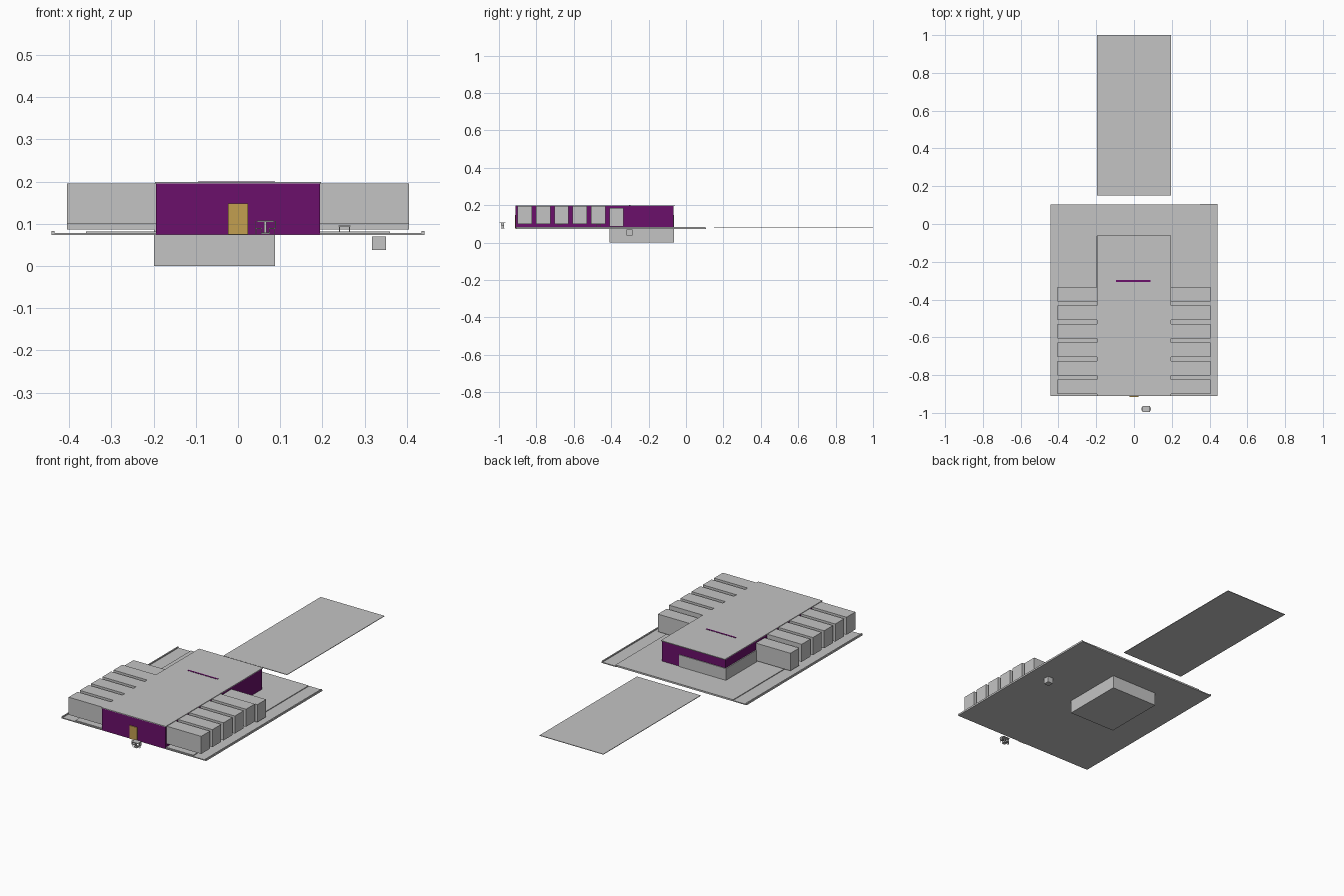
import bpy
import bmesh

if "Cube" in bpy.data.objects:
    bpy.data.objects.remove(bpy.data.objects["Cube"], do_unlink=True)


def material(name, rgb):
    mat = bpy.data.materials.new(name)
    mat.use_nodes = True
    color = (*rgb, 1.0)
    mat.diffuse_color = color
    mat.node_tree.nodes["Principled BSDF"].inputs["Base Color"].default_value = color
    return mat


GREY = material("light grey", (0.55, 0.55, 0.55))
PURPLE = material("deep purple", (0.145, 0.005, 0.145))
GOLD = material("door gold", (0.54, 0.345, 0.08))


def boxes(name, mat, *extents):
    """One object made of boxes, each given as x, y and z ranges."""
    bm = bmesh.new()
    for ranges in extents:
        cube = bmesh.ops.create_cube(bm, size=1.0)
        for v in cube["verts"]:
            for axis, (low, high) in enumerate(ranges):
                v.co[axis] = low + (v.co[axis] + 0.5) * (high - low)
    mesh = bpy.data.meshes.new(name)
    bm.to_mesh(mesh)
    bm.free()
    mesh.materials.append(mat)
    obj = bpy.data.objects.new(name, mesh)
    bpy.context.collection.objects.link(obj)
    return obj


def mirror_x(obj):
    mod = obj.modifiers.new("mirror", "MIRROR")
    mod.use_axis[0] = True
    return obj


# Ground deck with raised centre, side curbs and a sunken lane on each side
FRONT, BACK = -0.91, 0.103
boxes("deck", GREY, ((-0.442, 0.442), (FRONT, BACK), (0.073, 0.078)))
boxes("raised_floor", GREY, ((-0.36, 0.36), (-0.905, BACK), (0.077, 0.082)))
mirror_x(boxes("side_curb", GREY, ((0.435, 0.442), (FRONT, BACK), (0.077, 0.083))))
boxes("lane_end", GREY, ((0.35, 0.442), (BACK, 0.107), (0.073, 0.078)))

# Separate landing strip behind the deck
boxes("rear_strip", GREY, ((-0.195, 0.195), (0.15, 1.0), (0.077, 0.08)))

# Hall, roof and cellar block that rises through the floor
boxes("hall", PURPLE, ((-0.194, 0.194), (-0.911, -0.068), (0.075, 0.195)))
boxes("roof", GREY, ((-0.196, 0.196), (-0.911, -0.06), (0.195, 0.199)))
boxes("cellar_block", GREY, ((-0.199, 0.088), (-0.41, -0.064), (0.0, 0.147)))
boxes("roof_stripe", PURPLE, ((-0.095, 0.088), (-0.306, -0.297), (0.199, 0.2005)))
boxes("front_door", GOLD, ((-0.024, 0.024), (-0.915, -0.911), (0.075, 0.148)))

# Side rooms in a row, the rearmost one set a little lower
for i in range(6):
    y = -0.9 + i * 0.098
    drop = 0.012 if i == 5 else 0.0
    mirror_x(boxes(f"side_room_{i + 1}", GREY,
                   ((0.19, 0.405), (y, y + 0.077), (0.099 - drop, 0.196 - drop))))

# Small cube hanging below the deck
boxes("lower_cube", GREY, ((0.317, 0.35), (-0.318, -0.285), (0.038, 0.07)))


def legged(x, y, half, low, high, leg=0.002):
    """Slab top on four thin legs."""
    parts = [((x - half, x + half), (y - half, y + half), (high - leg, high))]
    for sx in (-1, 1):
        for sy in (-1, 1):
            cx, cy = x + sx * (half - leg), y + sy * (half - leg)
            parts.append(((cx - leg / 2, cx + leg / 2), (cy - leg / 2, cy + leg / 2), (low, high)))
    return parts


# Garden table with a chair on either side
TX, TY = 0.065, -0.98
boxes("table", GREY,
      ((TX - 0.02, TX + 0.02), (TY - 0.016, TY + 0.016), (0.104, 0.108)),
      ((TX - 0.003, TX + 0.003), (TY - 0.003, TY + 0.003), (0.078, 0.104)),
      ((TX - 0.01, TX + 0.01), (TY - 0.01, TY + 0.01), (0.076, 0.079)))
for side, name in ((-1, "left_chair"), (1, "right_chair")):
    cx = TX + side * 0.016
    parts = legged(cx, TY, 0.008, 0.076, 0.09)
    edge = cx + side * 0.008
    parts.append(((edge - 0.001, edge + 0.001), (TY - 0.008, TY + 0.008), (0.09, 0.107)))
    boxes(name, GREY, *parts)

# Low stools under the side rooms
for i, y in enumerate((-0.675, -0.468)):
    boxes(f"stool_{i + 1}", GREY, *legged(0.252, y, 0.014, 0.078, 0.096))
